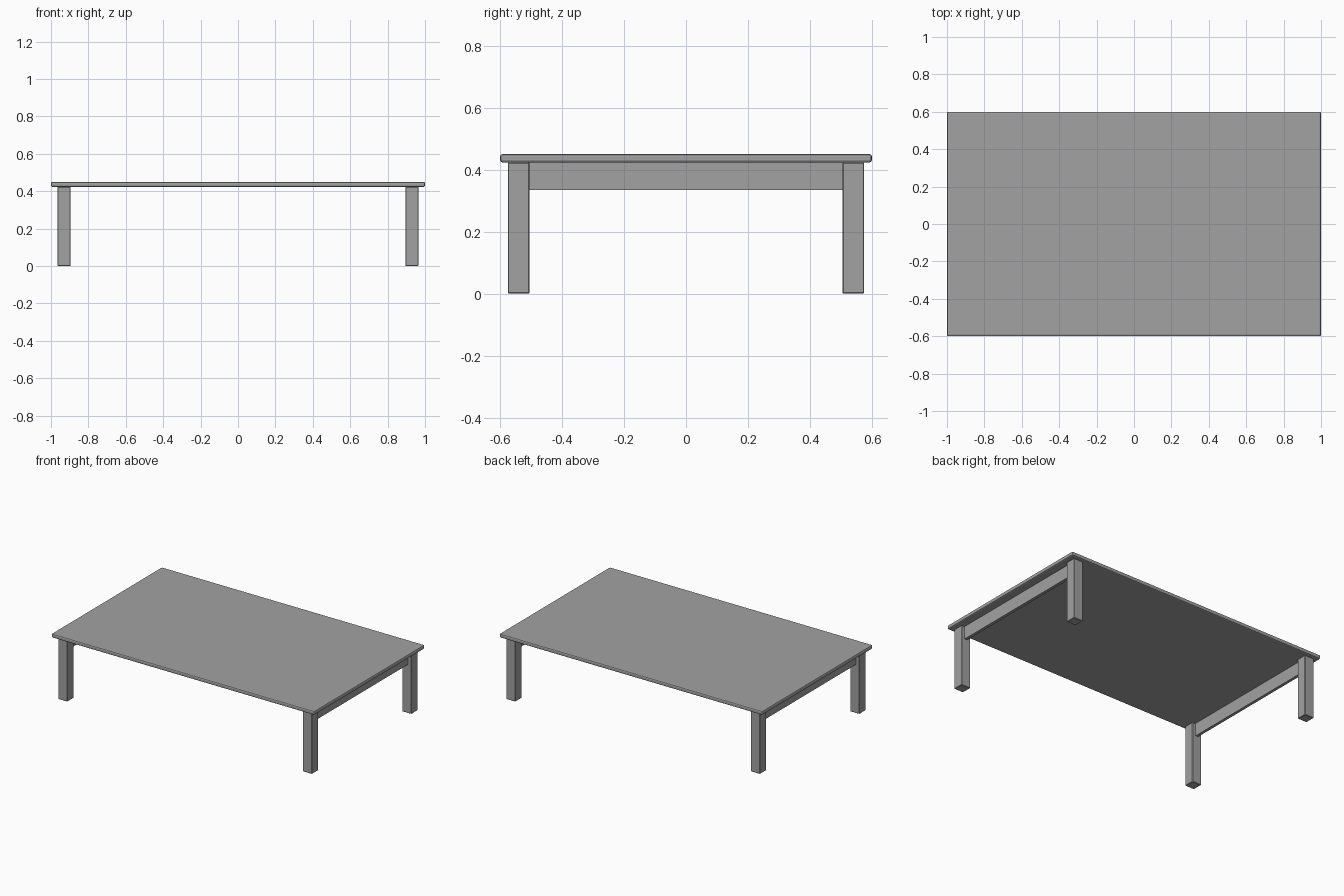
import bpy

cube = bpy.data.objects.get("Cube")
if cube:
    bpy.data.objects.remove(cube, do_unlink=True)

# Single flat grey for the whole table
grey = bpy.data.materials.new("mid grey")
grey.use_nodes = True
colour = (0.36, 0.36, 0.36, 1)
grey.diffuse_color = colour
grey.node_tree.nodes["Principled BSDF"].inputs["Base Color"].default_value = colour


def box(name, low, high, bevel=0, segments=1):
    """Box between two corners, with optionally softened edges."""
    centre = [(a + b) / 2 for a, b in zip(low, high)]
    bpy.ops.mesh.primitive_cube_add(size=1, location=centre)
    obj = bpy.context.object
    obj.name = name
    obj.scale = [b - a for a, b in zip(low, high)]
    bpy.ops.object.transform_apply(location=False, rotation=False, scale=True)
    obj.data.materials.append(grey)
    if bevel:
        mod = obj.modifiers.new("soft edges", "BEVEL")
        mod.width = bevel
        mod.segments = segments
    return obj


TOP, UNDERSIDE = 0.45, 0.423
LEG_X, LEG_Y, LEG = 0.93, 0.54, 0.07
h = LEG / 2

# Table top with eased edges
box("table_top", (-1, -0.6, UNDERSIDE), (1, 0.6, TOP), 0.008, 2)

for side, sx in (("right", -1), ("left", 1)):
    x = sx * LEG_X
    # Square corner legs
    for end, sy in (("front", -1), ("back", 1)):
        y = sy * LEG_Y
        box(f"{end}_{side}_leg", (x - h, y - h, 0), (x + h, y + h, UNDERSIDE), 0.003)
    # End rail joining each pair of legs
    reach = LEG_Y - h
    box(f"{side}_rail", (x - 0.01, -reach, 0.335), (x + 0.01, reach, UNDERSIDE))
